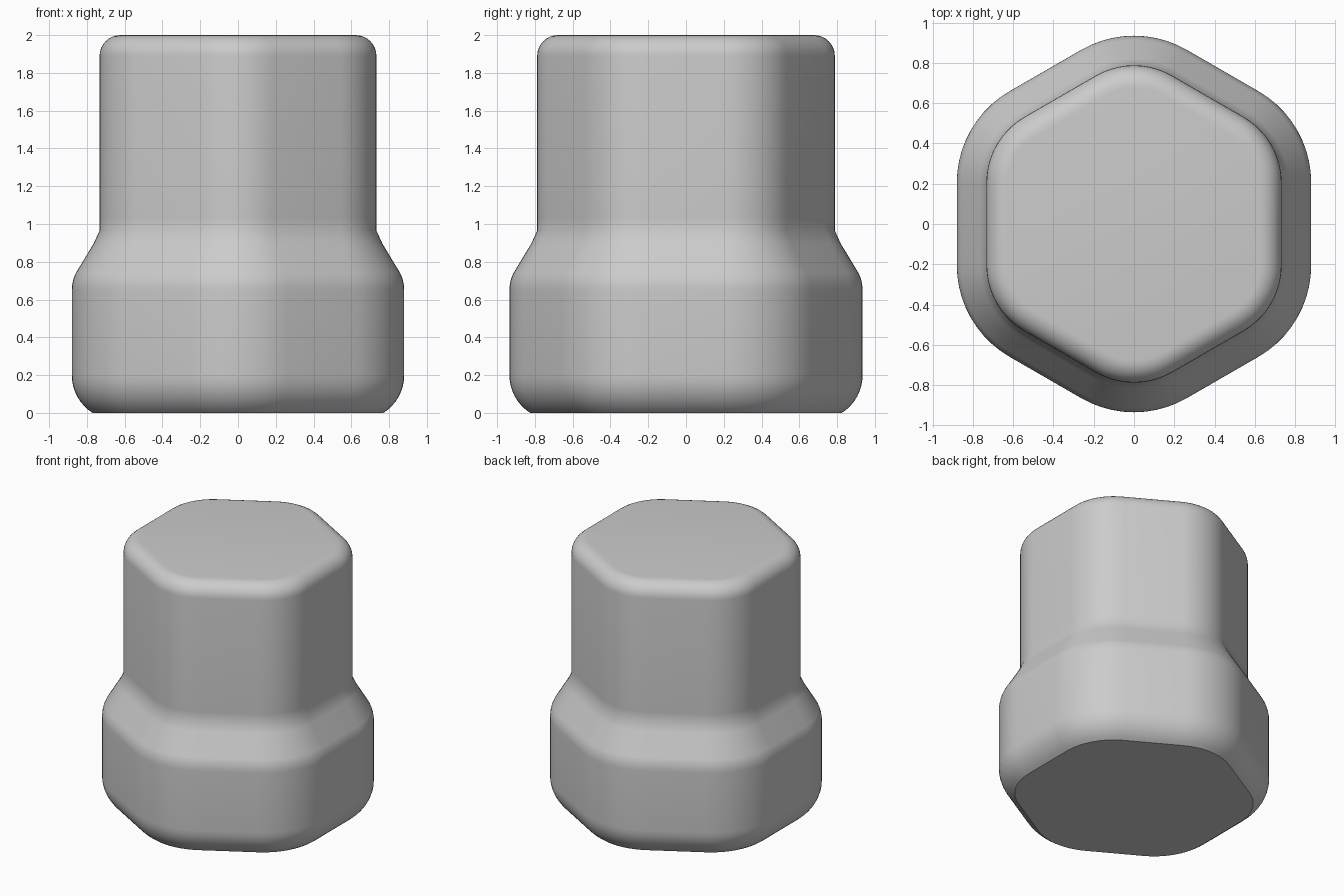
import bpy, bmesh, math

cube = bpy.data.objects.get("Cube")
if cube:
    bpy.data.objects.remove(cube, do_unlink=True)

CORE = 0.355       # apothem of the sharp hexagon that is offset outwards
CORNER_STEPS = 10  # segments in each rounded corner


def arc(cx, cz, radius, start, end, steps):
    """Points (apothem, height) along a circular arc, angles in degrees."""
    angles = [math.radians(start + (end - start) * i / steps) for i in range(steps + 1)]
    return [(cx + radius * math.cos(a), cz + radius * math.sin(a)) for a in angles]


def rounded_hexagon(apothem):
    """Outline with flats facing +x and -x and corners facing +y and -y."""
    radius = apothem - CORE
    points = []
    for corner in range(6):
        mid = math.radians(30 + 60 * corner)
        cx = CORE / math.cos(math.pi / 6) * math.cos(mid)
        cy = CORE / math.cos(math.pi / 6) * math.sin(mid)
        for i in range(CORNER_STEPS + 1):
            a = mid + math.radians(60 * i / CORNER_STEPS - 30)
            points.append((cx + radius * math.cos(a), cy + radius * math.sin(a)))
    return points


# Side profile: rounded foot, wide base, sloped shoulder, narrow neck, rounded rim
profile = arc(0.643, 0.2, 0.237, -57.6, 0, 8)
profile += arc(0.68, 0.65, 0.2, 0, 27, 5)
profile += [(0.765, 0.895), (0.733, 0.965), (0.733, 1.03)]
profile += arc(0.623, 1.89, 0.11, 0, 90, 8)

# Body: stacked outlines joined by quads, with flat caps
bm = bmesh.new()
rings = [[bm.verts.new((x, y, z)) for x, y in rounded_hexagon(a)] for a, z in profile]
count = len(rings[0])
for low, high in zip(rings, rings[1:]):
    for i in range(count):
        j = (i + 1) % count
        bm.faces.new((low[i], low[j], high[j], high[i]))
bm.faces.new(list(reversed(rings[0])))
bm.faces.new(rings[-1])
bm.normal_update()

mesh = bpy.data.meshes.new("hexagonal_cap")
bm.to_mesh(mesh)
bm.free()
body = bpy.data.objects.new("hexagonal_cap", mesh)
bpy.context.collection.objects.link(body)

# Plain grey material
grey = bpy.data.materials.new("light_grey")
grey.use_nodes = True
colour = (0.6, 0.6, 0.6, 1)
grey.diffuse_color = colour
grey.node_tree.nodes["Principled BSDF"].inputs["Base Color"].default_value = colour
mesh.materials.append(grey)

# Smooth sides with a crisp bottom edge
bpy.ops.object.select_all(action="DESELECT")
body.select_set(True)
bpy.context.view_layer.objects.active = body
bpy.ops.object.shade_smooth_by_angle(angle=math.radians(30))
